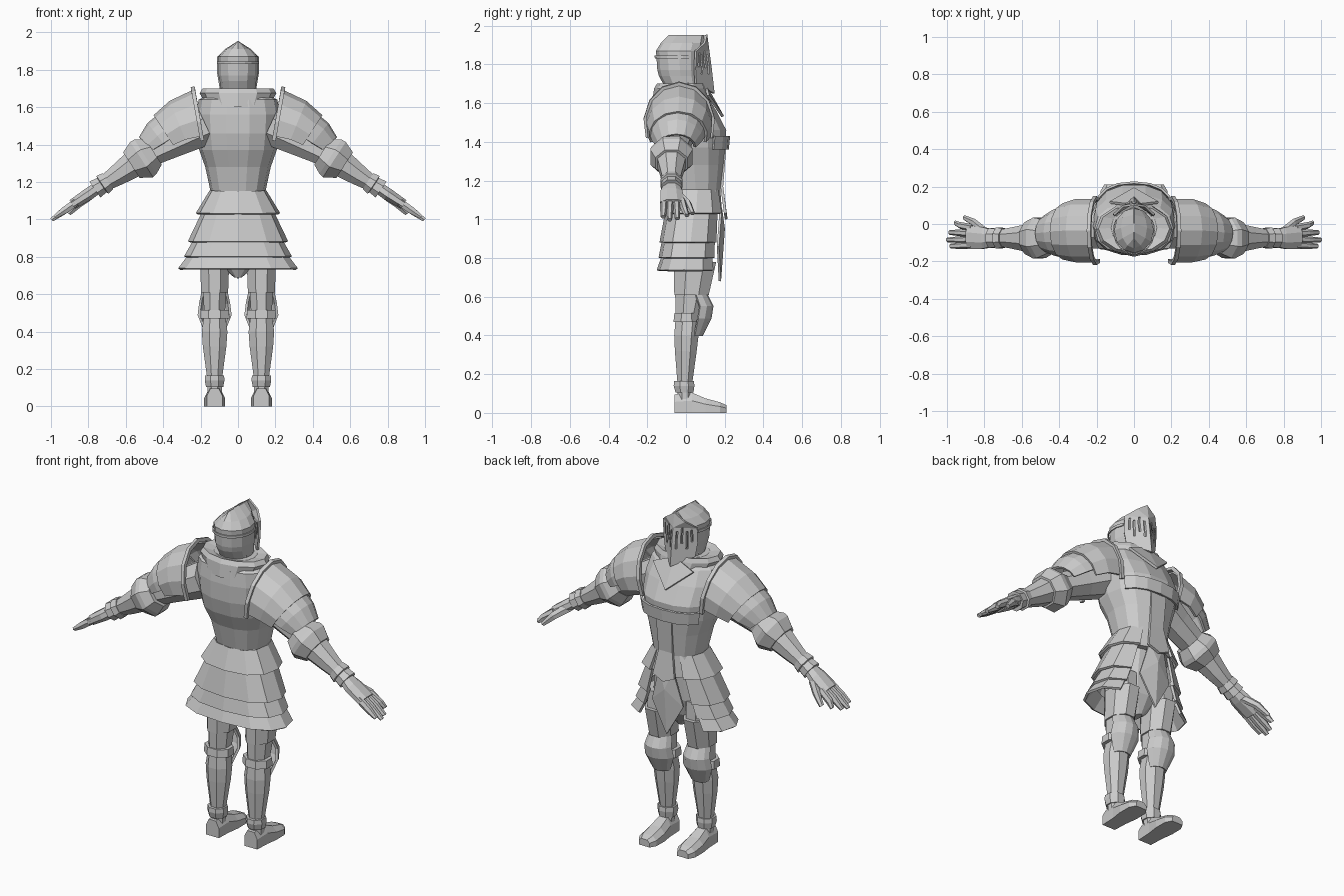
import bpy, bmesh, math
from mathutils import Vector

steel = bpy.data.materials.new("plain_steel")
steel.diffuse_color = (0.6, 0.6, 0.6, 1)


def make(name, verts, faces, thick=0, mirror=False):
    bm = bmesh.new()
    vs = [bm.verts.new(v) for v in verts]
    for f in faces:
        bm.faces.new([vs[i] for i in f])
    bmesh.ops.recalc_face_normals(bm, faces=bm.faces)
    me = bpy.data.meshes.new(name)
    bm.to_mesh(me)
    bm.free()
    me.materials.append(steel)
    ob = bpy.data.objects.new(name, me)
    bpy.context.collection.objects.link(ob)
    if thick:
        m = ob.modifiers.new("thickness", 'SOLIDIFY')
        m.thickness, m.offset = thick, 0
    if mirror:
        ob.modifiers.new("mirror", 'MIRROR').use_bisect_axis[0] = False
        ob.modifiers["mirror"].use_mirror_merge = False
    return ob


def loft(name, rings, closed=True, caps=True, thick=0, mirror=False):
    n = len(rings[0])
    faces = []
    for r in range(len(rings) - 1):
        for i in range(n if closed else n - 1):
            j = (i + 1) % n
            faces.append((r*n + i, r*n + j, r*n + n + j, r*n + n + i))
    if closed and caps:
        faces.append(tuple(range(n)))
        faces.append(tuple(range((len(rings) - 1)*n, len(rings)*n)))
    return make(name, [p for r in rings for p in r], faces, thick, mirror)


def angles(n, half, arc):
    if arc:
        return [math.radians(arc[0] + (arc[1] - arc[0])*i/n) for i in range(n + 1)]
    return [2*math.pi*(i + half*0.5)/n for i in range(n)]


def flat_rings(rows, cx=0, n=12, half=False, arc=None, power=1.0):
    """Level rings from (z, half width, back y, front y); angle 0 faces forward."""
    out = []
    for z, rx, yb, yf in rows:
        pts = []
        for a in angles(n, half, arc):
            s, c = math.sin(a), math.cos(a)
            s, c = (math.copysign(abs(v)**power, v) for v in (s, c))
            pts.append((cx + rx*s, (yb + yf)/2 + (yf - yb)/2*c, z))
        out.append(pts)
    return out


def arm_rings(rows, n=8, half=True, arc=None):
    """Rings square to the sloping arm from (x, y, z, tilt, radius up, radius y)."""
    out = []
    for x, y, z, t, rn, ry in rows:
        t = math.radians(t)
        out.append([(x + rn*math.cos(a)*math.sin(t), y + ry*math.sin(a),
                     z + rn*math.cos(a)*math.cos(t)) for a in angles(n, half, arc)])
    return out


# Torso: breastplate, stomach plate, hips
loft("breastplate", flat_rings([
    (1.03, .17, -.10, .19), (1.15, .147, -.08, .18), (1.28, .175, -.11, .195),
    (1.37, .207, -.15, .205), (1.46, .218, -.17, .212), (1.56, .225, -.17, .16),
    (1.64, .21, -.16, .11), (1.69, .12, -.11, .07)], n=14, half=True, power=.85))
loft("chest_lip", flat_rings([(1.36, .20, -.10, .215), (1.43, .21, -.10, .222)],
                             n=6, arc=(-62, 62), power=.85), closed=False, thick=.012)
make("stomach_plate", [(-.05, .20, 1.36), (.05, .20, 1.36), (.045, .185, 1.17), (-.045, .185, 1.17),
                       (.07, .203, 1.03), (0, .208, 1.0), (-.07, .203, 1.03)],
     [(0, 1, 2, 3), (3, 2, 4, 5, 6)], thick=.014)
loft("hips", flat_rings([(1.06, .15, -.08, .16), (.88, .17, -.09, .15), (.78, .13, -.07, .12),
                         (.69, .02, -.02, .06)]))

# Layered skirt, open at the front
skirt = [(1.15, 1.03, .147, .22, -.08, -.12, .17, .19), (1.04, .88, .185, .262, -.10, -.13, .17, .165),
         (.90, .80, .225, .282, -.115, -.135, .16, .16), (.82, .735, .25, .315, -.115, -.145, .15, .16)]
for i, (z0, z1, w0, w1, b0, b1, f0, f1) in enumerate(skirt):
    loft("skirt_lame_%d" % (i + 1), flat_rings([(z0, w0, b0, f0), (z1, w1, b1, f1)], n=10,
         arc=(24 + 4*i, 336 - 4*i), power=.8), closed=False, thick=.014)
make("front_tabard", [(-.045, .18, 1.06), (.045, .18, 1.06), (.10, .165, .86), (0, .175, .68),
                      (-.10, .165, .86), (0, .195, .95)],
     [(0, 1, 5), (1, 2, 5), (2, 3, 5), (3, 4, 5), (4, 0, 5)], thick=.012)

# Neck and collar
loft("neck", flat_rings([(1.64, .095, -.11, .08), (1.76, .09, -.11, .07)], n=10))
loft("collar", flat_rings([(1.60, .165, -.175, .13), (1.675, .205, -.165, .11), (1.70, .19, -.15, .10),
                           (1.685, .10, -.11, .07)]))
make("collar_point", [(-.13, .115, 1.64), (0, .10, 1.69), (.13, .115, 1.64), (0, .19, 1.53)],
     [(0, 1, 3), (1, 2, 3)], thick=.014)

# Helmet with ridge, and slotted visor
loft("helmet", flat_rings([
    (1.685, .092, -.11, .085), (1.74, .098, -.14, .085), (1.77, .104, -.148, .085), (1.87, .106, -.155, .085),
    (1.91, .07, -.13, .09), (1.952, .004, -.09, .095)]))
loft("helmet_brow_band", flat_rings([(1.83, .110, -.158, .085), (1.845, .110, -.159, .085)], n=12,
                                    arc=(60, 300)), closed=False, thick=.006)
side = [(.06, .095, 1.912), (.108, .05, 1.87), (.108, .045, 1.78), (.094, .05, 1.70)]
mid = [(0, .104, 1.953), (0, .115, 1.87), (0, .127, 1.78), (0, .142, 1.65)]
pts = mid + side + [(-x, y, z) for x, y, z in side]
faces = [(0, 1, 4)] + [(1, 5, 4), (1, 2, 6, 5), (2, 3, 7, 6)]
faces += [tuple(v + 4 if v >= 4 else v for v in reversed(f)) for f in faces]
visor = make("visor", pts, faces, thick=.012)
cv, cf = [], []
for k, (x, z0, z1) in enumerate([(.02, 1.75, 1.85), (.043, 1.78, 1.87), (.066, 1.75, 1.85), (.087, 1.79, 1.86)]):
    for s in (-1, 1):
        b = len(cv)
        cv += [(s*x + dx, y, z) for z in (z0, z1) for dx, y in
               ((-.0045, .0), (.0045, .0), (.0045, .2), (-.0045, .2))]
        cf += [tuple(b + i for i in f) for f in
               ((0, 3, 2, 1), (4, 5, 6, 7), (0, 1, 5, 4), (1, 2, 6, 5), (2, 3, 7, 6), (3, 0, 4, 7))]
cutter = make("slot_cutter", cv, cf)
cutter.hide_render = True
cutter.hide_viewport = True
cut = visor.modifiers.new("slots", 'BOOLEAN')
cut.object, cut.operation, cut.solver = cutter, 'DIFFERENCE', 'EXACT'

# Shoulder armour
loft("shoulder_plate", arm_rings([
    (.215, -.035, 1.50, 10, .185, .165), (.30, -.035, 1.475, 22, .165, .165),
    (.37, -.04, 1.435, 33, .14, .145)], n=8, arc=(-108, 108)), closed=False, thick=.014, mirror=True)
loft("shoulder_lame", arm_rings([
    (.33, -.04, 1.455, 28, .14, .145), (.40, -.045, 1.41, 38, .128, .125),
    (.455, -.05, 1.375, 48, .092, .095)], n=8, arc=(-92, 92)), closed=False, thick=.014, mirror=True)
loft("shoulder_flange", arm_rings([
    (.195, -.035, 1.50, 10, .205, .175), (.215, -.035, 1.495, 10, .205, .175)],
    n=8, arc=(-112, 112)), closed=False, thick=.02, mirror=True)

# Arms, elbow guards, wrist cuffs
loft("upper_arm", arm_rings([
    (.17, -.03, 1.50, 25, .11, .11), (.33, -.05, 1.42, 30, .09, .09),
    (.50, -.07, 1.335, 33, .07, .075)]), mirror=True)
loft("forearm", arm_rings([
    (.47, -.075, 1.35, 33, .075, .08), (.56, -.075, 1.295, 33, .078, .08),
    (.64, -.075, 1.24, 33, .062, .062), (.74, -.075, 1.175, 34, .04, .042)]), mirror=True)
loft("elbow_guard", arm_rings([
    (.45, -.075, 1.36, 33, .085, .09), (.495, -.075, 1.335, 33, .118, .115),
    (.515, -.075, 1.32, 33, .122, .118), (.57, -.075, 1.29, 33, .088, .09)]), mirror=True)
loft("wrist_cuff", arm_rings([
    (.695, -.075, 1.205, 34, .055, .055), (.725, -.075, 1.185, 34, .062, .062),
    (.728, -.075, 1.183, 34, .05, .052), (.765, -.075, 1.16, 34, .056, .058)]), mirror=True)

# Gauntlets
loft("palm", arm_rings([
    (.75, -.075, 1.17, 34, .034, .045), (.80, -.075, 1.135, 34, .036, .062),
    (.885, -.07, 1.08, 34, .03, .068)]), mirror=True)
fingers = [(-.113, -.118, .98, 1.012), (-.082, -.085, .997, .997), (-.05, -.045, .985, 1.003),
           (-.02, .005, .955, 1.02)]
for i, (y0, y1, x1, z1) in enumerate(fingers):
    loft("finger_%d" % (i + 1), arm_rings([
        (.865, y0, 1.092, 34, .023, .02), (.93, (y0 + y1)/2, 1.047, 36, .022, .018),
        (x1, y1, z1, 45, .012, .013)], n=6), mirror=True)
loft("thumb", arm_rings([
    (.79, -.045, 1.13, 34, .028, .025), (.85, .005, 1.085, 40, .024, .022),
    (.905, .033, 1.03, 50, .014, .014)], n=6), mirror=True)

# Legs
loft("leg", flat_rings([
    (.88, .08, -.07, .14), (.72, .076, -.068, .145), (.62, .068, -.063, .115), (.50, .06, -.058, .08),
    (.40, .074, -.066, .07), (.32, .068, -.062, .06), (.15, .043, -.047, .035), (.07, .042, -.047, .035)],
    cx=.125, n=8, half=True), mirror=True)
loft("thigh_plate", flat_rings([(.78, .085, -.07, .165), (.61, .078, -.068, .125)],
                               cx=.125, n=8, half=True), mirror=True)
loft("knee_guard", flat_rings([
    (.61, .065, -.03, .105), (.55, .078, -.02, .135), (.49, .086, -.03, .125), (.40, .05, -.01, .08)],
    cx=.125, n=6, arc=(-80, 80)), closed=False, thick=.014, mirror=True)
loft("knee_band", flat_rings([(.515, .082, -.065, .07), (.47, .086, -.07, .075)],
                             cx=.125, n=8, half=True), mirror=True)
loft("ankle_cuff", flat_rings([(.165, .055, -.066, .045), (.14, .057, -.068, .048), (.105, .05, -.058, .042)],
                              cx=.125, n=8, half=True), mirror=True)

# Shoes, lofted heel to toe
shoe = []
for y, w, h in [(-.06, .042, .095), (.03, .046, .105), (.10, .056, .075), (.175, .055, .055), (.21, .035, .04)]:
    shoe.append([(.125 + a*w, y, b*h) for a, b in
                 ((-1, 0), (1, 0), (1, .6), (.55, 1), (-.55, 1), (-1, .6))])
loft("shoe", shoe, mirror=True)
